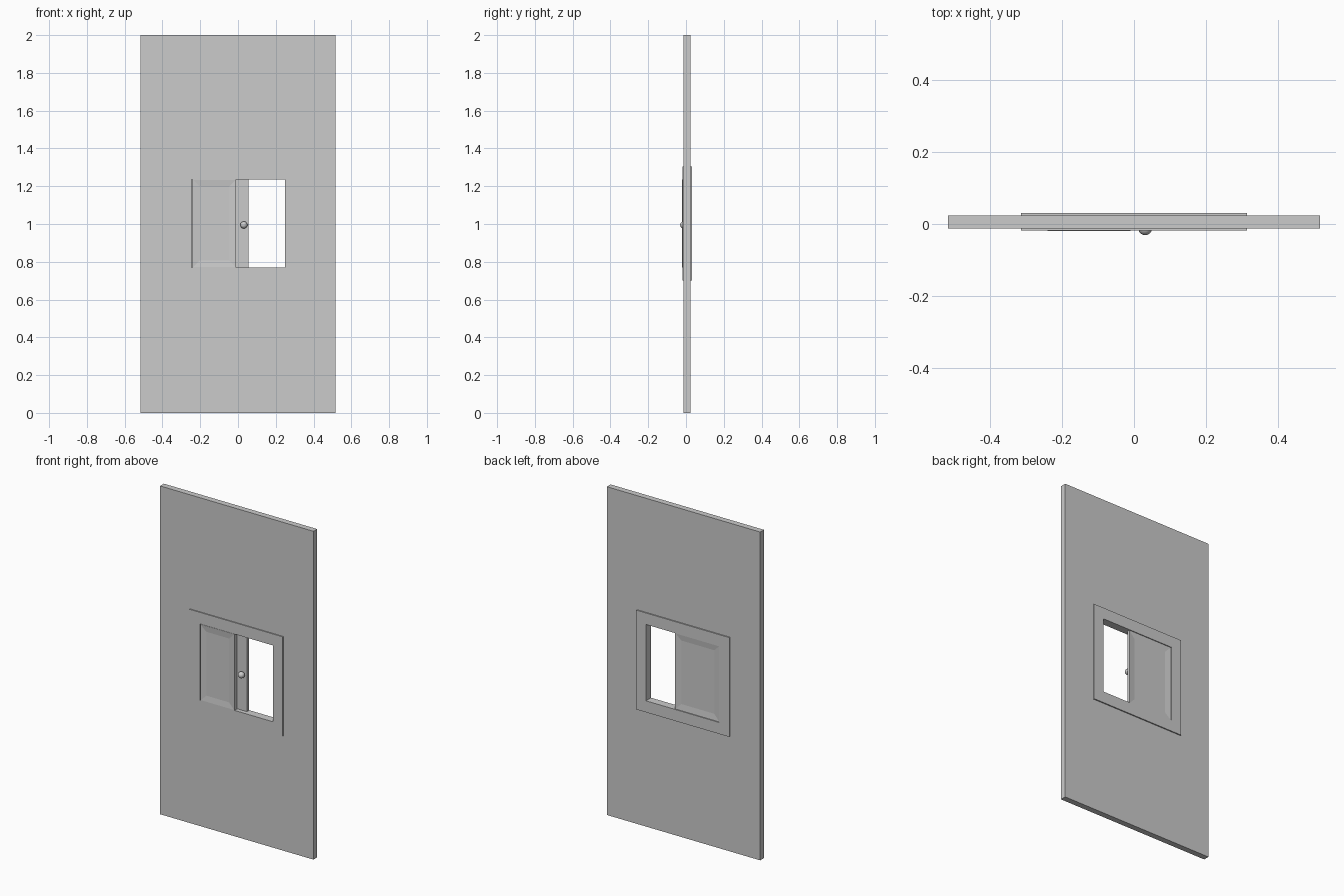
import bpy, bmesh, math

if "Cube" in bpy.data.objects:
    bpy.data.objects.remove(bpy.data.objects["Cube"])

# Opening shared by wall and trims: x0, x1, z0, z1
HOLE = (-0.245, 0.248, 0.77, 1.235)


def finish(bm, name):
    bmesh.ops.recalc_face_normals(bm, faces=bm.faces)
    me = bpy.data.meshes.new(name)
    bm.to_mesh(me)
    bm.free()
    ob = bpy.data.objects.new(name, me)
    bpy.context.collection.objects.link(ob)
    return ob


def rect(bm, r, y):
    x0, x1, z0, z1 = r
    return [bm.verts.new((x, y, z)) for x, z in ((x0, z0), (x1, z0), (x1, z1), (x0, z1))]


def bridge(bm, a, b):
    for i in range(4):
        j = (i + 1) % 4
        bm.faces.new((a[i], a[j], b[j], b[i]))


def ring(name, outer, inner, y0, y1):
    """Rectangular slab with a rectangular opening."""
    bm = bmesh.new()
    loops = [rect(bm, outer, y0), rect(bm, outer, y1), rect(bm, inner, y1), rect(bm, inner, y0)]
    for i in range(4):
        bridge(bm, loops[i], loops[(i + 1) % 4])
    return finish(bm, name)


def dished_panel(name, r, y_face, y_plain, rim, slope, depth):
    """Flat panel whose y_face side has a shallow sunken field."""
    bm = bmesh.new()
    s = 1 if y_plain > y_face else -1
    shrink = lambda d: (r[0] + d, r[1] - d, r[2] + d, r[3] - d)
    loops = [rect(bm, r, y_plain), rect(bm, r, y_face), rect(bm, shrink(rim), y_face),
             rect(bm, shrink(rim + slope), y_face + s * depth)]
    for a, b in zip(loops, loops[1:]):
        bridge(bm, a, b)
    bm.faces.new(loops[0])
    bm.faces.new(loops[-1])
    return finish(bm, name)


# Door slab and the trims on both faces
ring("door_slab", (-0.517, 0.517, 0, 2), HOLE, -0.012, 0.024)
TRIM = (-0.314, 0.314, 0.70, 1.305)
ring("front_trim", TRIM, HOLE, -0.018, -0.012)
ring("back_trim", TRIM, HOLE, 0.024, 0.031)

# Fixed front panel and the sliding hatch behind it
dished_panel("fixed_panel", (-0.24, -0.01, 0.77, 1.235), -0.020, 0.006, 0.003, 0.035, 0.004)
dished_panel("sliding_hatch", (-0.245, 0.055, 0.77, 1.235), 0.026, 0.008, 0.004, 0.035, 0.004)

# Round knob on a short stem
bpy.ops.mesh.primitive_uv_sphere_add(segments=24, ring_count=12, radius=0.019,
                                     location=(0.031, -0.012, 0.995), rotation=(math.pi / 2, 0, 0))
bpy.context.object.name = "hatch_knob"
bpy.ops.object.shade_smooth()
bpy.ops.mesh.primitive_cylinder_add(vertices=16, radius=0.008, depth=0.02,
                                    location=(0.031, 0.0, 0.995), rotation=(math.pi / 2, 0, 0))
bpy.context.object.name = "knob_stem"
bpy.ops.object.shade_smooth_by_angle()
